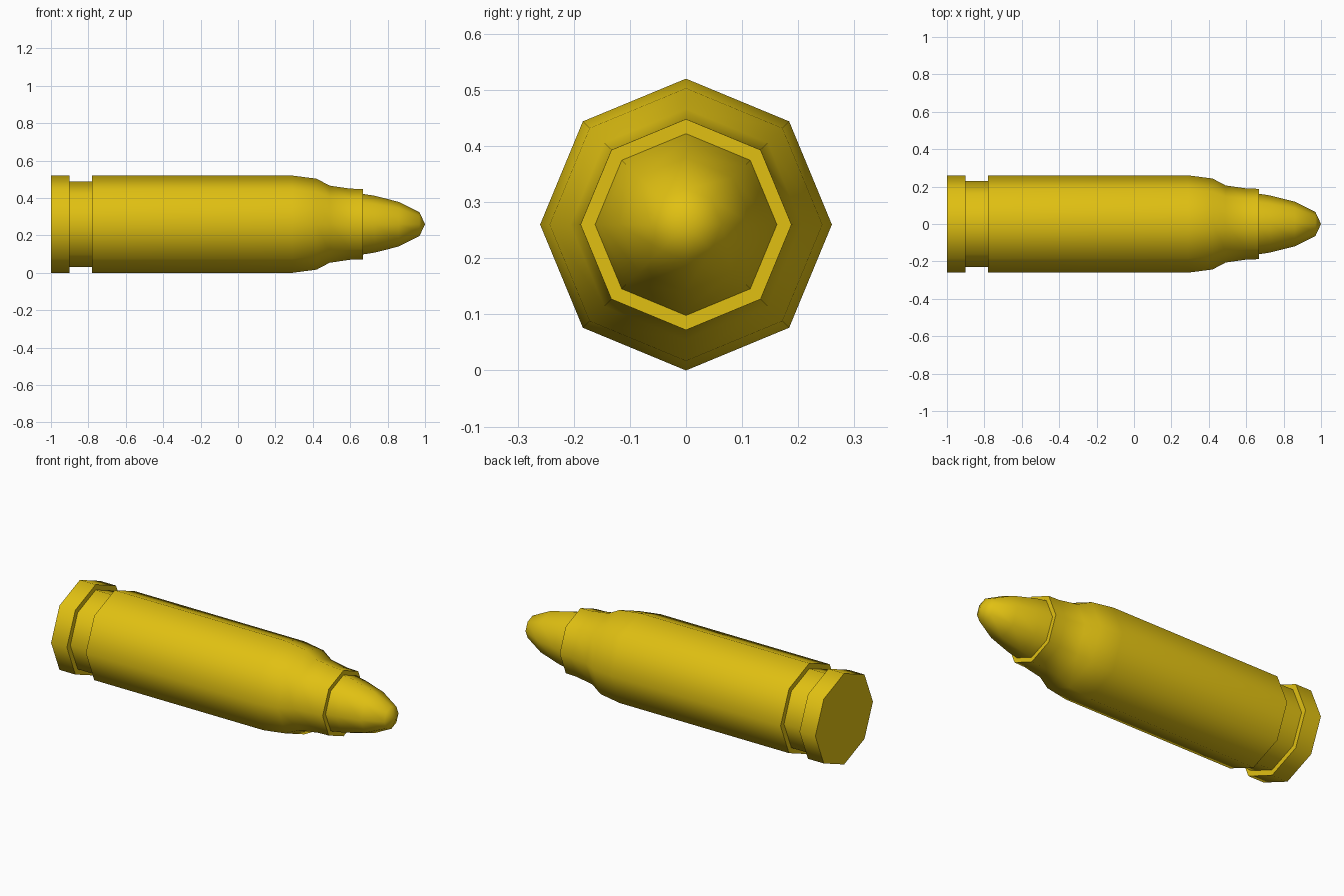
import bpy, bmesh, math

if "Cube" in bpy.data.objects:
    bpy.data.objects.remove(bpy.data.objects["Cube"])

SIDES = 8
CENTRE_Z = 0.26

brass = bpy.data.materials.new("brass_yellow")
brass.diffuse_color = (0.75, 0.53, 0.006, 1)
brass.use_nodes = True
brass.node_tree.nodes["Principled BSDF"].inputs["Base Color"].default_value = brass.diffuse_color


def lathe(name, profile):
    """Turn (x, radius) points around the long axis; radius 0 closes to a point."""
    bm = bmesh.new()
    rings = []
    for x, r in profile:
        n = SIDES if r > 0 else 1
        rings.append([bm.verts.new((x, r * math.cos(a), CENTRE_Z + r * math.sin(a)))
                      for a in (math.tau * i / SIDES for i in range(n))])
    for a, b in zip(rings, rings[1:]):
        for i in range(SIDES):
            j = (i + 1) % SIDES
            if len(b) == 1:
                bm.faces.new((a[i], a[j], b[0]))
            else:
                bm.faces.new((a[i], a[j], b[j], b[i]))
    for ring in (rings[0], rings[-1]):
        if len(ring) > 1:
            bm.faces.new(ring)
    bmesh.ops.recalc_face_normals(bm, faces=bm.faces)
    mesh = bpy.data.meshes.new(name)
    bm.to_mesh(mesh)
    bm.free()
    mesh.materials.append(brass)
    obj = bpy.data.objects.new(name, mesh)
    bpy.context.collection.objects.link(obj)
    bpy.ops.object.select_all(action='DESELECT')
    obj.select_set(True)
    bpy.context.view_layer.objects.active = obj
    bpy.ops.object.shade_smooth_by_angle(angle=math.radians(60))
    return obj


# Case: rim, extractor groove, body, shoulder, neck
lathe("case", [(-1.0, 0.26), (-0.9, 0.26), (-0.9, 0.229), (-0.78, 0.229),
               (-0.78, 0.26), (0.29, 0.26), (0.42, 0.243), (0.49, 0.206),
               (0.6, 0.19), (0.667, 0.188)])

# Pointed tip seated on the neck
lathe("tip", [(0.667, 0.162), (0.73, 0.152), (0.86, 0.119),
              (0.97, 0.064), (1.0, 0.0)])
